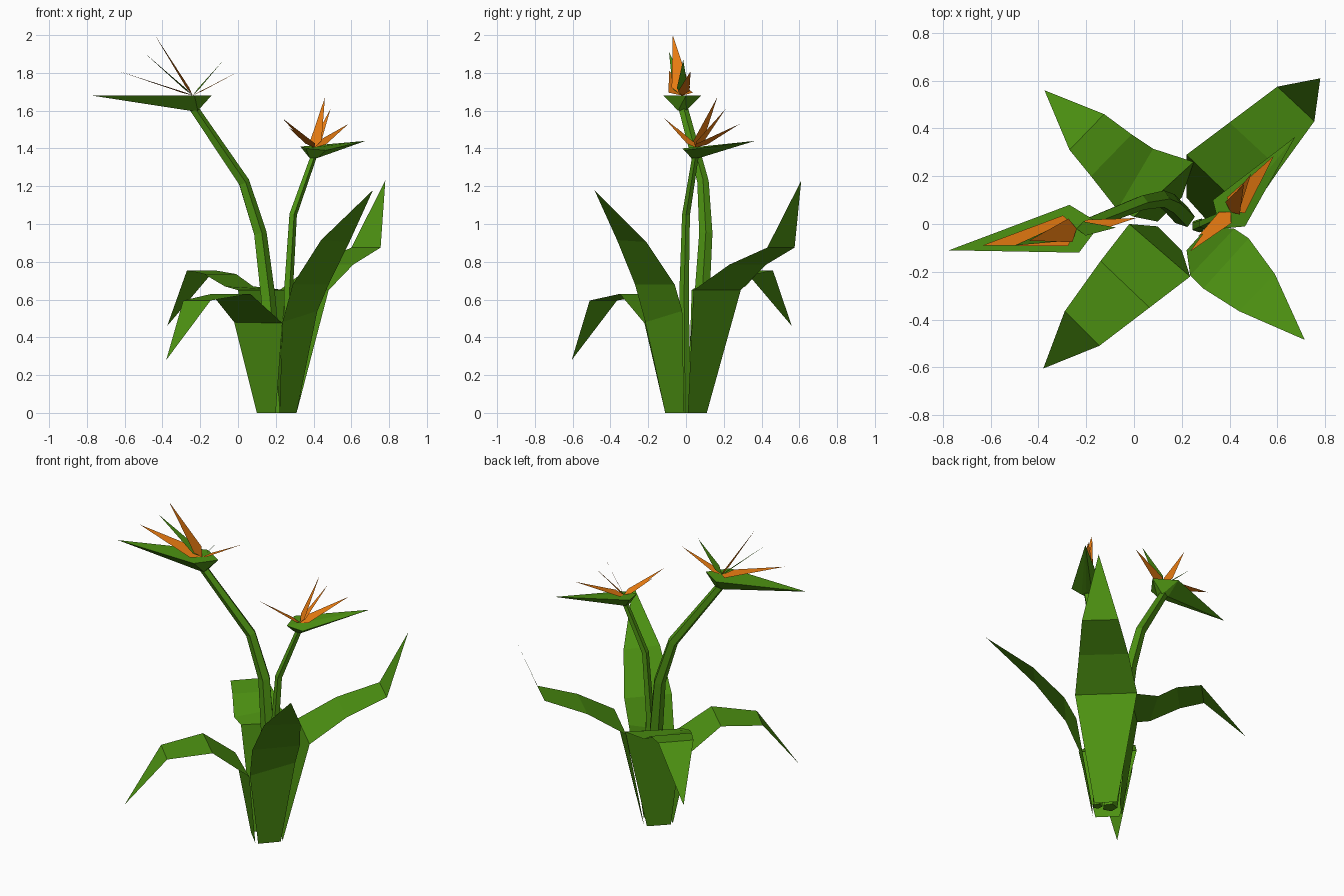
import bpy, bmesh, math
from mathutils import Vector

if "Cube" in bpy.data.objects:
    bpy.data.objects.remove(bpy.data.objects["Cube"])


def material(name, rgb):
    m = bpy.data.materials.new(name)
    m.diffuse_color = (*rgb, 1)
    m.use_nodes = True
    m.node_tree.nodes["Principled BSDF"].inputs["Base Color"].default_value = m.diffuse_color
    return m


GREEN = material("leaf_green", (0.075, 0.29, 0.006))
ORANGE = material("petal_orange", (0.85, 0.21, 0.006))


def make(name, verts, faces, mat):
    mesh = bpy.data.meshes.new(name)
    mesh.from_pydata([tuple(v) for v in verts], [], faces)
    bm = bmesh.new()
    bm.from_mesh(mesh)
    bmesh.ops.recalc_face_normals(bm, faces=bm.faces)
    bm.to_mesh(mesh)
    bm.free()
    mesh.materials.append(mat)
    obj = bpy.data.objects.new(name, mesh)
    bpy.context.collection.objects.link(obj)
    return obj


def leaf(name, rows, tip):
    """Flat folded strip: rows of left/right points, closed by a tip."""
    verts = [p for row in rows for p in row] + [tip]
    n = len(rows)
    faces = [(2*i, 2*i + 1, 2*i + 3, 2*i + 2) for i in range(n - 1)]
    faces.append((2*n - 2, 2*n - 1, 2*n))
    make(name, verts, faces, GREEN)


def stem(name, path, radii, sides=5):
    """Tapered tube with bends along a path."""
    pts = [Vector(p) for p in path]
    verts, faces = [], []
    for i, p in enumerate(pts):
        d = (pts[min(i + 1, len(pts) - 1)] - pts[max(i - 1, 0)]).normalized()
        if i == 0:
            d = Vector((0, 0, 1))
        u = Vector((0, 1, 0)).cross(d).normalized()
        v = d.cross(u)
        for k in range(sides):
            a = math.tau * k / sides
            verts.append(p + radii[i] * (u * math.cos(a) + v * math.sin(a)))
    for i in range(len(pts) - 1):
        for k in range(sides):
            a, b = i*sides + k, i*sides + (k + 1) % sides
            faces.append((a, b, b + sides, a + sides))
    faces.append(tuple(range(sides)))
    faces.append(tuple(range(len(verts) - sides, len(verts))))
    make(name, verts, faces, GREEN)


def petal(name, root, tip, width, depth, side, mat):
    """Slim spike with a flat upper face and a keel below."""
    root, tip = Vector(root), Vector(tip)
    d = (tip - root).normalized()
    mid = root + d * depth
    verts = [tip, mid + side * width, mid - side * width, root]
    make(name, verts, [(0, 1, 2), (0, 1, 3), (0, 2, 3), (1, 2, 3)], mat)


def flower(name, foot, rim, root, petals):
    """Beak-shaped spathe (rim: tip, side, back, side) with a fan of petals."""
    f = Vector(foot)
    ring = [f + Vector(o) * 0.022 for o in ((-1, -1, 0), (1, -1, 0), (1, 1, 0), (-1, 1, 0))]
    bm = bmesh.new()
    for p in [Vector(r) for r in rim] + ring:
        bm.verts.new(p)
    bmesh.ops.convex_hull(bm, input=bm.verts)
    mesh = bpy.data.meshes.new(name + "_spathe")
    bm.to_mesh(mesh)
    bm.free()
    mesh.materials.append(GREEN)
    bpy.context.collection.objects.link(bpy.data.objects.new(name + "_spathe", mesh))
    axis = Vector(rim[0]) - f
    side = Vector((-axis.y, axis.x, 0)).normalized()
    for i, (tip, width, depth, mat) in enumerate(petals):
        petal(f"{name}_petal_{i + 1}", root, tip, width, depth, side, mat)


# Leaves
leaf("leaf_back_right",
     [((0.22, 0.11, 0), (0.31, 0.01, 0)),
      ((0.22, 0.29, 0.65), (0.48, 0.04, 0.65)),
      ((0.40, 0.425, 0.785), (0.61, 0.23, 0.785)),
      ((0.60, 0.575, 0.875), (0.755, 0.43, 0.875))],
     (0.78, 0.61, 1.23))
leaf("leaf_back_left",
     [((0.20, 0.11, 0), (0.10, 0.01, 0)),
      ((0.25, 0.26, 0.65), (0.0, 0.03, 0.65)),
      ((0.08, 0.315, 0.67), (-0.07, 0.06, 0.67)),
      ((-0.01, 0.375, 0.735), (-0.18, 0.20, 0.735)),
      ((-0.125, 0.46, 0.755), (-0.27, 0.31, 0.755))],
     (-0.375, 0.56, 0.46))
leaf("leaf_front_left",
     [((0.10, -0.01, 0), (0.20, -0.11, 0)),
      ((-0.02, 0.0, 0.48), (0.235, -0.22, 0.475)),
      ((-0.14, -0.155, 0.63), (0.065, -0.35, 0.63)),
      ((-0.29, -0.365, 0.595), (-0.145, -0.51, 0.595))],
     (-0.38, -0.605, 0.28))
leaf("leaf_front_right",
     [((0.22, -0.11, 0), (0.31, -0.01, 0)),
      ((0.235, -0.215, 0.48), (0.42, -0.02, 0.54)),
      ((0.29, -0.27, 0.68), (0.48, -0.06, 0.68)),
      ((0.44, -0.365, 0.915), (0.59, -0.21, 0.905))],
     (0.715, -0.485, 1.18))

# Stems
stem("tall_stem",
     [(0.21, 0.03, 0), (0.155, 0.085, 0.62), (0.115, 0.105, 0.95),
      (0.03, 0.09, 1.22), (-0.235, -0.015, 1.61)],
     [0.045, 0.042, 0.037, 0.032, 0.026])
stem("short_stem",
     [(0.275, -0.005, 0), (0.265, -0.01, 0.65), (0.29, 0.0, 1.05), (0.40, 0.05, 1.36)],
     [0.03, 0.026, 0.022, 0.018])

# Flowers
flower("tall_flower", (-0.235, -0.02, 1.60),
       [(-0.775, -0.11, 1.68), (-0.27, 0.08, 1.68), (-0.14, 0.0, 1.68), (-0.23, -0.12, 1.68)],
       (-0.24, -0.02, 1.68),
       [((-0.635, -0.09, 1.81), 0.065, 0.05, ORANGE),
        ((-0.44, -0.07, 2.0), 0.05, 0.05, ORANGE),
        ((0.01, 0.025, 1.81), 0.03, 0.05, ORANGE),
        ((-0.50, -0.09, 1.91), 0.04, 0.05, GREEN),
        ((-0.075, -0.015, 1.87), 0.03, 0.05, GREEN)])
flower("short_flower", (0.40, 0.05, 1.35),
       [(0.675, 0.365, 1.44), (0.33, 0.10, 1.41), (0.36, -0.02, 1.40), (0.465, -0.01, 1.39)],
       (0.405, 0.05, 1.405),
       [((0.585, 0.285, 1.53), 0.05, 0.04, ORANGE),
        ((0.46, 0.165, 1.67), 0.04, 0.04, ORANGE),
        ((0.235, -0.115, 1.56), 0.035, 0.04, ORANGE),
        ((0.49, 0.21, 1.61), 0.03, 0.04, ORANGE),
        ((0.27, -0.05, 1.51), 0.03, 0.04, ORANGE)])
